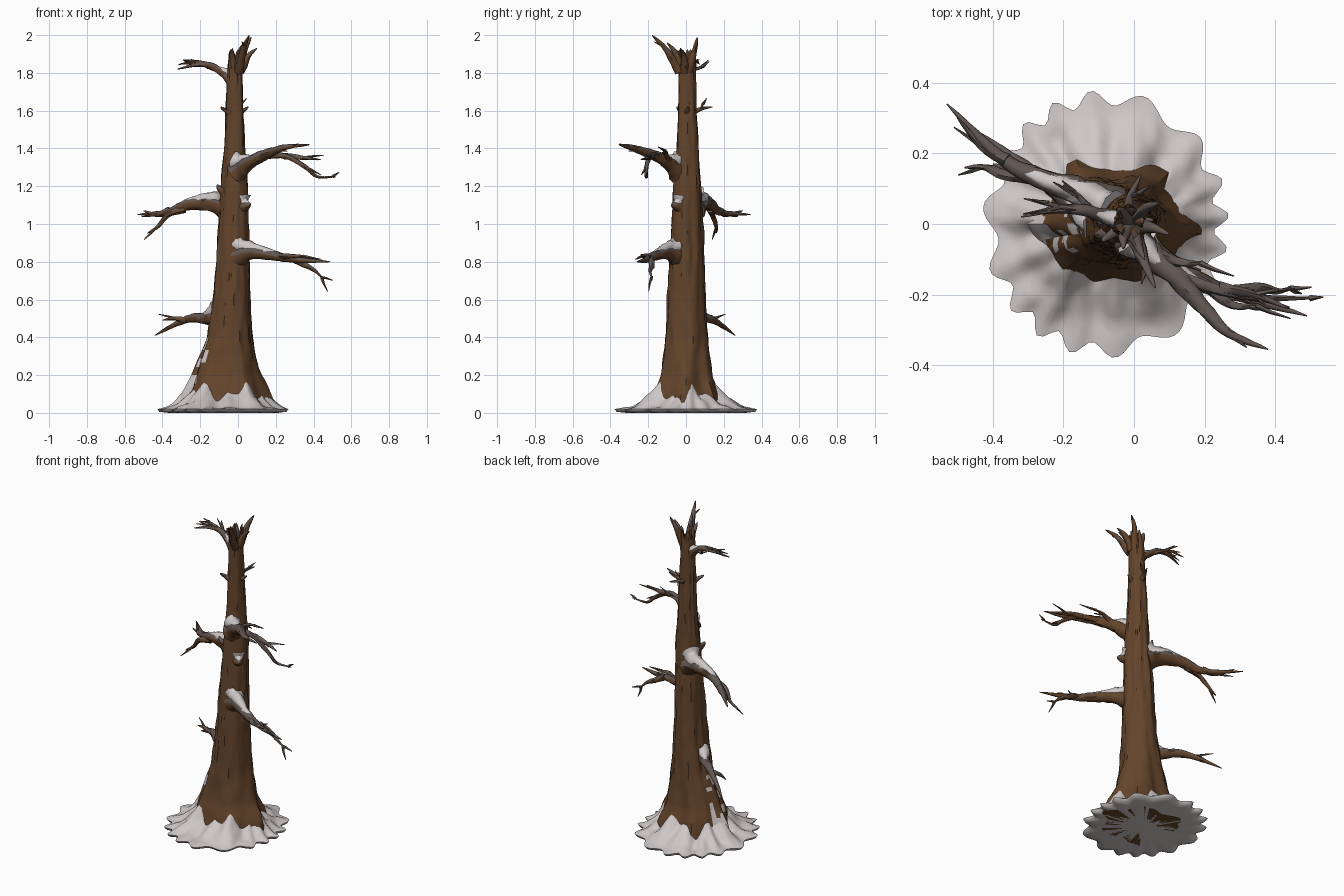
import bpy, bmesh, math, random
from mathutils import Vector, noise

random.seed(4)
old = bpy.data.objects.get("Cube")
if old:
    bpy.data.objects.remove(old, do_unlink=True)


def material(name, rgb):
    m = bpy.data.materials.new(name)
    m.use_nodes = True
    m.diffuse_color = (*rgb, 1)
    bsdf = m.node_tree.nodes["Principled BSDF"]
    bsdf.inputs["Base Color"].default_value = (*rgb, 1)
    bsdf.inputs["Roughness"].default_value = 0.9
    return m


BARK, FROST, SNOW = range(3)
MATS = [material("brown_bark", (0.125, 0.058, 0.024)),
        material("frosted_bark", (0.12, 0.092, 0.082)),
        material("snow", (0.62, 0.57, 0.57))]


def finish(name, bm, rule, angle=50):
    """Colour faces by rule, then turn the bmesh into a smooth object."""
    bmesh.ops.recalc_face_normals(bm, faces=bm.faces[:])
    bm.normal_update()
    for f in bm.faces:
        f.material_index = rule(f.normal, f.calc_center_median())
    mesh = bpy.data.meshes.new(name)
    bm.to_mesh(mesh)
    bm.free()
    for m in MATS:
        mesh.materials.append(m)
    ob = bpy.data.objects.new(name, mesh)
    bpy.context.collection.objects.link(ob)
    bpy.ops.object.select_all(action='DESELECT')
    ob.select_set(True)
    bpy.context.view_layer.objects.active = ob
    bpy.ops.object.shade_smooth_by_angle(angle=math.radians(angle))
    return ob


def skin(bm, rings, caps=(True, True)):
    """Bridge rings of points with quads and close the ends."""
    vs = [[bm.verts.new(p) for p in r] for r in rings]
    n = len(vs[0])
    for a, b in zip(vs, vs[1:]):
        for i in range(n):
            j = (i + 1) % n
            bm.faces.new((a[i], a[j], b[j], b[i]))
    for ring, on in ((vs[0], caps[0]), (vs[-1], caps[1])):
        if on:
            mid = bm.verts.new(sum((v.co for v in ring), Vector()) / n)
            for i in range(n):
                bm.faces.new((ring[i], ring[(i + 1) % n], mid))


# Trunk outline: height, then -x, +x, -y and +y extents
PROFILE = [(0, -.29, .18, -.20, .20), (.1, -.275, .155, -.17, .17),
           (.2, -.235, .115, -.135, .135), (.4, -.165, .075, -.11, .115),
           (.6, -.135, .06, -.10, .105), (.8, -.12, .057, -.087, .095),
           (1.2, -.09, .05, -.07, .08), (1.4, -.072, .037, -.052, .07),
           (1.6, -.065, .03, -.042, .055), (1.8, -.058, .025, -.04, .05),
           (1.95, -.045, .03, -.04, .045)]


def trunk_point(a, z, scale=1.0):
    for lo, hi in zip(PROFILE, PROFILE[1:]):
        if z <= hi[0]:
            break
    k = (z - lo[0]) / (hi[0] - lo[0])
    x0, x1, y0, y1 = [p + (q - p) * k for p, q in zip(lo[1:], hi[1:])]
    c, s = math.cos(a), math.sin(a)
    ridge = noise.noise(Vector((c * 3.5, s * 3.5, z * 2.2)))
    chip = noise.noise(Vector((c * 7, s * 7, z * 9)))
    root = 0.1 * math.cos(6 * a) * max(0, 1 - z / 0.4) ** 1.5
    f = scale * (1 + 0.13 * ridge + 0.07 * chip + root)
    return Vector(((x0 + x1) / 2 + (x1 - x0) / 2 * c * f,
                   (y0 + y1) / 2 + (y1 - y0) / 2 * s * f, z))


# Trunk with a jagged broken top
SIDES, LEVELS = 44, 84
angles = [math.tau * i / SIDES for i in range(SIDES)]
rings = [[trunk_point(a, 1.86 * k / LEVELS) for a in angles] for k in range(LEVELS + 1)]
for k, (z, scale) in enumerate(((1.89, 1), (1.88, .75), (1.83, .35))):
    rings.append([trunk_point(a, z + 0.035 * math.sin(a * 5 + 1) * (k < 2), scale) for a in angles])


def trunk_colour(n, c):
    if c.z > 1.84 and n.z > 0.3:
        return FROST
    # wind-blown snow climbing the flared side
    side = abs(math.atan2(c.y + 0.02, -0.05 - c.x))
    patch = noise.noise(c * 16)
    if c.z < 0.5 and side < 0.45 and patch > c.z * 0.9 - 0.2 + side * 0.2:
        return SNOW
    return BARK


bm = bmesh.new()
skin(bm, rings)
finish("trunk", bm, trunk_colour)

# Snow skirt round the roots with a scalloped rim
N = 136
mid = Vector((-0.08, 0, 0))
skirt = [[] for _ in range(11)]
for i in range(N):
    a = math.tau * i / N
    out = Vector((math.cos(a), math.sin(a), 0))
    h = 0.115 + 0.035 * math.sin(5 * a + 0.6) + 0.025 * math.sin(11 * a)
    inner = trunk_point(a, h, 0.96)
    reach = 0.343 - 0.015 * math.cos(2 * a) + 0.022 * math.sin(17 * a + 2 * math.sin(3 * a))
    outer = mid + out * reach
    for k in range(9):
        t = k / 8
        p = inner.lerp(outer, t)
        bump = 0.022 * noise.noise(p * 13) * math.sin(math.pi * t)
        p.z = (h - 0.02) * (1 - t) ** 1.6 + 0.02 + bump
        skirt[k].append(p)
    skirt[9].append(mid + out * (reach - 0.01) + Vector((0, 0, 0.006)))
    skirt[10].append(mid + out * (reach - 0.06))
bm = bmesh.new()
skin(bm, skirt, (False, True))
finish("snow_skirt", bm, lambda n, c: SNOW, 60)


def smooth_path(pts, steps=5):
    """Catmull-Rom curve through the points."""
    p = [Vector(q) for q in pts]
    p = [2 * p[0] - p[1]] + p + [2 * p[-1] - p[-2]]
    out = []
    for a, b, c, d in zip(p, p[1:], p[2:], p[3:]):
        for k in range(steps):
            t = k / steps
            out.append(b + (c - a) * t / 2 + (2 * a - 5 * b + 4 * c - d) * t * t / 2
                       + (3 * b - a - 3 * c + d) * t ** 3 / 2)
    return out + [p[-2]]


def tube(bm, path, radius, sides=9, rough=0.25):
    """Tube along a path; radius is a function of the 0-1 position."""
    d = path[-1] - path[0]
    ref = Vector((1, 0, 0)) if abs(d.z) > d.length * 0.8 else Vector((0, 0, 1))
    rings = []
    for i, p in enumerate(path):
        tan = (path[min(i + 1, len(path) - 1)] - path[max(i - 1, 0)]).normalized()
        u = tan.cross(ref).normalized()
        v = u.cross(tan)
        ring = []
        for j in range(sides):
            a = math.tau * j / sides
            o = u * math.cos(a) + v * math.sin(a)
            r = radius(i / (len(path) - 1)) * (1 + rough * noise.noise(p * 25 + o * 1.5))
            ring.append(p + o * r)
        rings.append(ring)
    skin(bm, rings)


def taper(r, flare=0.0):
    return lambda t: r * (1 - t) ** 0.75 + 0.002 + flare * r * math.exp(-t * 9)


def twigs(bm, path, count):
    """Short random side shoots near the end of a path."""
    for _ in range(count):
        i = random.randint(len(path) // 2, len(path) - 2)
        d = (path[i + 1] - path[i]).normalized()
        side = Vector([random.uniform(-.7, .7) for _ in range(3)])
        p, size = path[i], random.uniform(0.035, 0.07)
        tube(bm, [p, p + (d + side) * size * 0.5, p + (d * 1.2 + side) * size], taper(0.007), 5)


def limb_colour(n, c):
    return FROST if n.z > 0.15 else BARK


def limb(name, main, r, forks=(), snow=0.0, shoots=2, flare=0.5):
    bm = bmesh.new()
    path = smooth_path(main)
    tube(bm, path, taper(r, flare))
    twigs(bm, path, shoots)
    for f in forks:
        fp = smooth_path(f)
        tube(bm, fp, taper(r * 0.42), 7)
        twigs(bm, fp, shoots)
    finish(name, bm, limb_colour)
    if snow:
        # Snow lying along the limb and piled against the trunk
        cap = path[:max(3, int(len(path) * snow))]
        base = taper(r, flare)
        span = len(path) - 1
        lift = [p + Vector((0, 0, base(i / span) * 0.5 + 0.9 * r * math.exp(-9 * i / span)))
                for i, p in enumerate(cap)]
        bm = bmesh.new()
        tube(bm, lift, lambda t: base(t * snow) * 0.85 * (1 - t ** 3) + 0.001, 10, 0.4)
        finish(name + "_snow", bm, lambda n, c: SNOW, 70)


limb("low_right_branch",
     [(-.11, 0, .5), (-.17, .05, .5), (-.25, .12, .5), (-.33, .18, .47), (-.44, .26, .41)], .034,
     [[(-.27, .13, .49), (-.34, .15, .5), (-.4, .17, .49)]], .45, 1)
limb("low_left_branch",
     [(0, -.04, .83), (.08, -.1, .85), (.2, -.17, .83), (.32, -.21, .81), (.49, -.26, .8)], .04,
     [[(.28, -.19, .82), (.36, -.18, .78), (.41, -.19, .75), (.45, -.18, .71)],
      [(.2, -.17, .83), (.28, -.23, .83), (.36, -.23, .83)]], .68, 2)
limb("middle_right_branch",
     [(-.06, .04, 1.08), (-.15, .09, 1.11), (-.27, .13, 1.1), (-.38, .19, 1.06), (-.53, .34, 1.05)], .045,
     [[(-.28, .13, 1.08), (-.37, .14, 1.05), (-.42, .16, .99), (-.48, .16, .95)],
      [(-.36, .18, 1.07), (-.43, .22, 1.05), (-.5, .3, 1.07)]], .78, 1)
limb("middle_left_branch",
     [(-.01, -.04, 1.27), (.05, -.09, 1.32), (.13, -.16, 1.36), (.2, -.24, 1.39), (.27, -.31, 1.41),
      (.38, -.355, 1.42)], .038,
     [[(.13, -.15, 1.36), (.25, -.19, 1.36), (.36, -.21, 1.3), (.42, -.21, 1.25), (.52, -.21, 1.25)],
      [(.24, -.18, 1.36), (.34, -.2, 1.35), (.44, -.24, 1.34)],
      [(.08, -.09, 1.33), (.14, -.11, 1.38), (.2, -.11, 1.39)]], .36, 2)
limb("top_right_branch",
     [(-.03, .01, 1.76), (-.08, .02, 1.8), (-.15, .04, 1.84), (-.23, .04, 1.84), (-.32, .02, 1.82)], .024,
     [[(-.14, .04, 1.84), (-.21, .05, 1.86), (-.29, .07, 1.87)],
      [(-.1, .02, 1.81), (-.16, .08, 1.83), (-.2, .11, 1.85)]], .5, 2)

# Broken stubs on the trunk
limb("back_stub", [(-.02, .03, 1.59), (-.01, .08, 1.61), (.02, .14, 1.62)], .014,
     [[(-.01, .08, 1.61), (.02, .09, 1.64)]], shoots=1)
limb("snowy_stub", [(.02, -.03, 1.09), (.05, -.06, 1.1), (.065, -.075, 1.11)], .03, snow=.9, shoots=0)
limb("front_stub", [(-.05, -.02, 1.59), (-.08, -.04, 1.61), (-.09, -.05, 1.62)], .012, shoots=0)
limb("side_stub", [(.01, 0, 1.59), (.04, .01, 1.61), (.055, .01, 1.62)], .012, shoots=0)
limb("lower_stub", [(-.07, -.02, 1.16), (-.1, -.03, 1.19), (-.11, -.03, 1.21)], .018, shoots=0)

# Splintered crown
for i, tip in enumerate([(.06, -.18, 2), (.07, .06, 1.99), (.1, -.03, 1.93), (-.03, -.07, 1.93),
                         (-.04, .04, 1.92), (.03, -.1, 1.96)]):
    tip = Vector(tip)
    foot = Vector((-.01, 0, 1.8)).lerp(Vector((tip.x, tip.y, 1.82)), 0.2)
    bend = foot.lerp(tip, 0.55) + Vector((-.006, .008, .015))
    limb(f"crown_splinter_{i + 1}", [foot, bend, tip], .022, shoots=0 if i else 1, flare=0)
